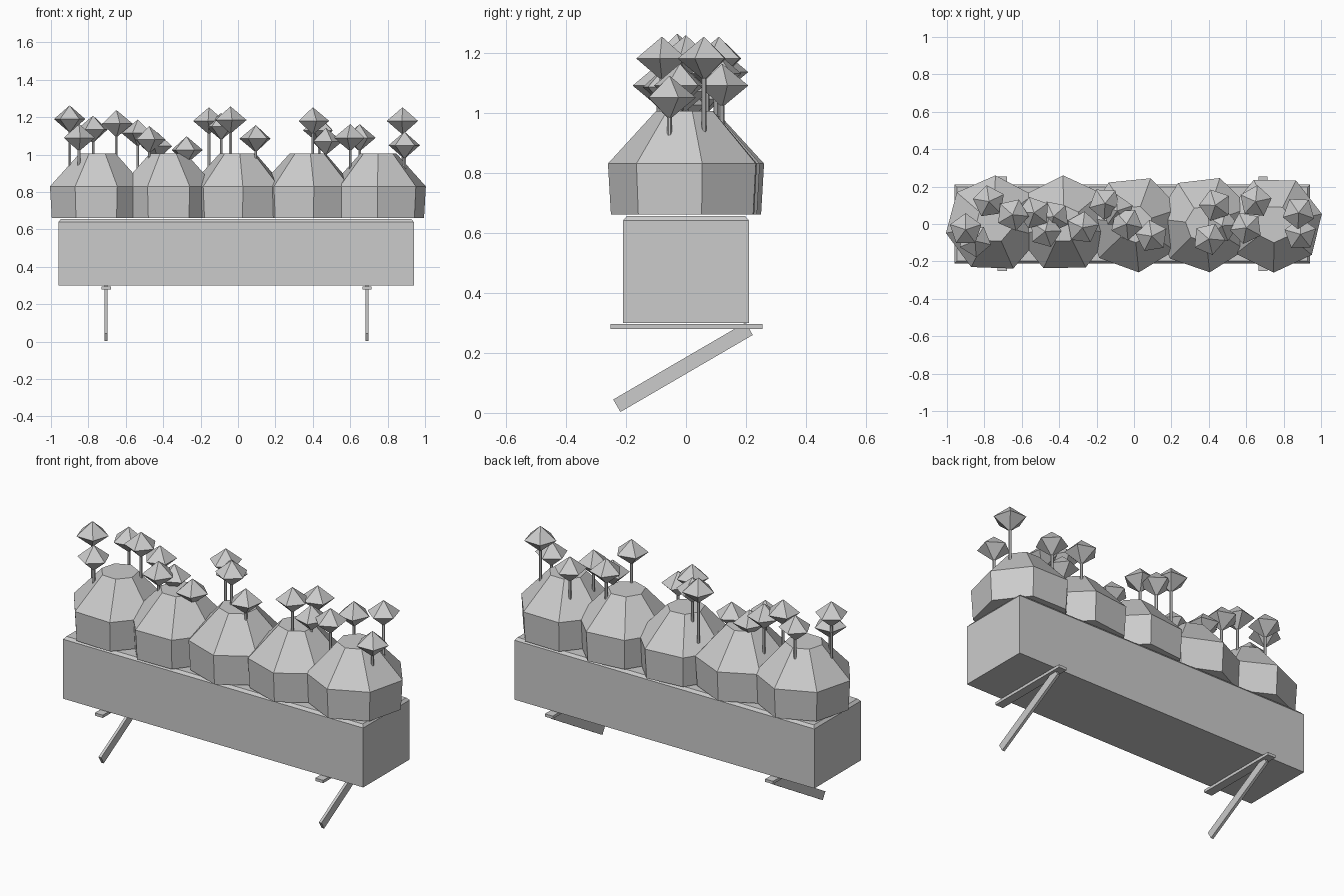
import bpy, bmesh, math
from mathutils import Matrix, Vector

if "Cube" in bpy.data.objects:
    bpy.data.objects.remove(bpy.data.objects["Cube"])

grey = bpy.data.materials.new("plain_grey")
grey.use_nodes = True
grey.diffuse_color = (0.6, 0.6, 0.6, 1)
grey.node_tree.nodes["Principled BSDF"].inputs["Base Color"].default_value = (0.6, 0.6, 0.6, 1)


def finish(name, bm):
    bmesh.ops.recalc_face_normals(bm, faces=bm.faces)
    mesh = bpy.data.meshes.new(name)
    bm.to_mesh(mesh)
    bm.free()
    mesh.materials.append(grey)
    obj = bpy.data.objects.new(name, mesh)
    bpy.context.collection.objects.link(obj)
    return obj


def box(name, centre, size, tilt=0):
    bm = bmesh.new()
    bmesh.ops.create_cube(bm, size=1, matrix=Matrix.Translation(centre)
                          @ Matrix.Rotation(tilt, 4, 'X') @ Matrix.Diagonal((*size, 1)))
    return finish(name, bm)


def cone(bm, sides, r_low, r_high, z_low, z_high, x, y, turn, caps=True):
    place = Matrix.Translation((x, y, (z_low + z_high) / 2)) @ Matrix.Rotation(turn, 4, 'Z')
    bmesh.ops.create_cone(bm, cap_ends=caps, segments=sides, radius1=r_low, radius2=r_high,
                          depth=z_high - z_low, matrix=place)


# Planter box with a narrow sloped lip around the soil
bm = bmesh.new()
bmesh.ops.create_cube(bm, size=1, matrix=Matrix.Translation((-0.01, 0, 0.47))
                      @ Matrix.Diagonal((1.9, 0.42, 0.34, 1)))
bm.faces.ensure_lookup_table()
top = max(bm.faces, key=lambda f: f.calc_center_median().z)
bmesh.ops.inset_region(bm, faces=[top], thickness=0.018)
bmesh.ops.translate(bm, verts=top.verts, vec=Vector((0, 0, 0.015)))
finish("planter_box", bm)

# Brackets: a flat bar under the box and a slanted strut
for side, x in (("right", -0.705), ("left", 0.69)):
    box(side + "_bracket_bar", (x, 0.002, 0.288), (0.05, 0.506, 0.016))
    box(side + "_bracket_strut", (x, -0.01, 0.152), (0.016, 0.51, 0.048), math.radians(30.2))

# Seven-sided bushes: (vertex direction in degrees)
for i, angle in enumerate((88, 91, 70, 71, 12)):
    x = (i - 2) * 0.375
    bm = bmesh.new()
    # the first cone vertex lies on the local +y axis or +x axis; measure it
    cone(bm, 7, 0.25, 0.26, 0.66, 0.83, 0, 0, 0, False)
    cone(bm, 7, 0.26, 0.1, 0.83, 1.005, 0, 0, 0, False)
    bmesh.ops.remove_doubles(bm, verts=bm.verts, dist=0.001)
    bmesh.ops.holes_fill(bm, edges=[e for e in bm.edges if e.is_boundary], sides=0)
    bm.verts.ensure_lookup_table()
    first = math.atan2(bm.verts[0].co.y, bm.verts[0].co.x)
    bmesh.ops.transform(bm, verts=bm.verts, matrix=Matrix.Translation((x, 0, 0))
                        @ Matrix.Rotation(math.radians(angle) - first, 4, 'Z'))
    finish(f"bush_{i + 1}", bm)

# Flowers: (x, y, height of the head)
flowers = [
    (-.9, -.03, 1.19), (-.85, -.09, 1.09), (-.775, .12, 1.135), (-.65, .05, 1.165),
    (-.535, .06, 1.115), (-.475, -.04, 1.08), (-.43, .04, 1.045), (-.275, -.02, 1.025),
    (-.155, .11, 1.18), (-.09, .07, 1.15), (-.04, 0, 1.185), (.095, -.065, 1.085),
    (.4, -.08, 1.18), (.435, .1, 1.13), (.47, -.01, 1.07), (.6, -.02, 1.09),
    (.65, .12, 1.09), (.88, .06, 1.18), (.89, -.055, 1.05),
]
for i, (x, y, z) in enumerate(flowers):
    bm = bmesh.new()
    cone(bm, 6, 0.008, 0.008, 0.88, z, x, y, 0)
    finish(f"flower_stem_{i + 1}", bm)
    bm = bmesh.new()
    turn = i * 0.7
    cone(bm, 5, 0, 0.088, z - 0.073, z, x, y, turn, False)
    cone(bm, 5, 0.088, 0, z, z + 0.073, x, y, turn, False)
    bmesh.ops.remove_doubles(bm, verts=bm.verts, dist=0.001)
    finish(f"flower_head_{i + 1}", bm)
